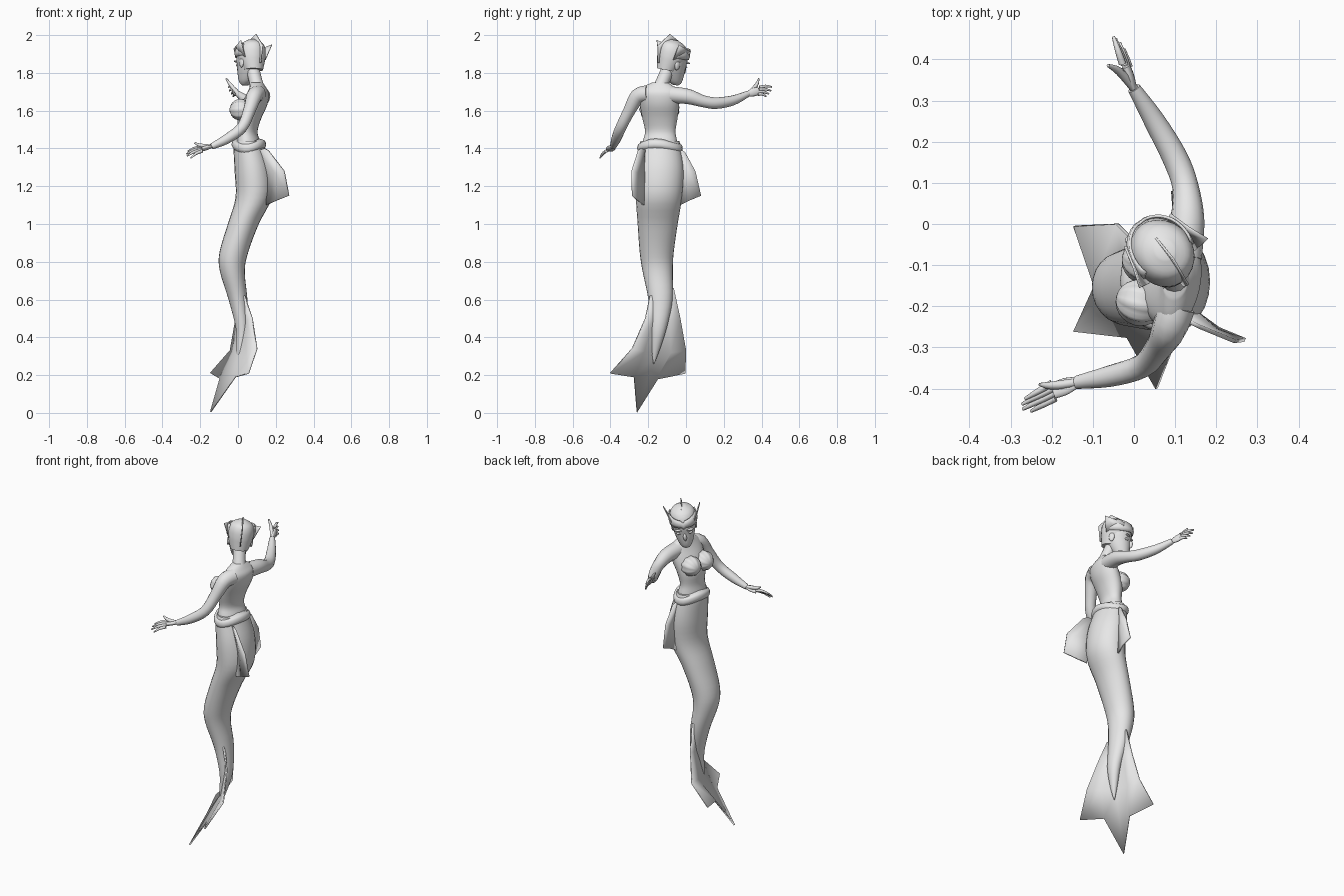
import bpy, bmesh, math
from mathutils import Vector, Matrix

cube = bpy.data.objects.get("Cube")
if cube:
    bpy.data.objects.remove(cube, do_unlink=True)

GREY = (0.8, 0.8, 0.8, 1)
grey = bpy.data.materials.new("light_grey")
grey.use_nodes = True
grey.diffuse_color = GREY
grey.node_tree.nodes["Principled BSDF"].inputs["Base Color"].default_value = GREY

# Local frame of the turned and bowed head
HEAD = (Matrix.Translation((.065, -.07, 1.87)) @ Matrix.Rotation(.64, 4, 'Z')
        @ Matrix.Rotation(-.15, 4, 'X') @ Matrix.Rotation(.12, 4, 'Y'))


def finish(name, bm, matrix=None, thickness=0, angle=50):
    if matrix:
        bm.transform(matrix)
    bmesh.ops.recalc_face_normals(bm, faces=bm.faces)
    mesh = bpy.data.meshes.new(name)
    bm.to_mesh(mesh)
    bm.free()
    mesh.materials.append(grey)
    ob = bpy.data.objects.new(name, mesh)
    bpy.context.collection.objects.link(ob)
    if thickness:
        mod = ob.modifiers.new("thickness", 'SOLIDIFY')
        mod.thickness = thickness
        mod.offset = 0
    bpy.ops.object.select_all(action='DESELECT')
    ob.select_set(True)
    bpy.context.view_layer.objects.active = ob
    bpy.ops.object.shade_smooth_by_angle(angle=math.radians(angle))
    return ob


def spline(rows, steps=4):
    """Smooth curve through rows of numbers."""
    p = [Vector(r) for r in rows]
    out = []
    for i in range(len(p) - 1):
        a, b, c, d = p[max(i - 1, 0)], p[i], p[i + 1], p[min(i + 2, len(p) - 1)]
        for k in range(steps):
            t = k / steps
            out.append(b + (c - a) * t / 2 + (a * 2 - b * 5 + c * 4 - d) * t * t / 2
                       + (b * 3 - a - c * 3 + d) * t ** 3 / 2)
    return out + [p[-1]]


def skin(bm, rings, caps=True):
    """Join closed rings of points into a surface."""
    vs = [[bm.verts.new(p) for p in ring] for ring in rings]
    n = len(vs[0])
    for r, s in zip(vs, vs[1:]):
        for j in range(n):
            bm.faces.new((r[j], r[(j + 1) % n], s[(j + 1) % n], s[j]))
    if caps:
        bm.faces.new(vs[0])
        bm.faces.new(vs[-1])


def loft(name, rows, yaw=0, matrix=None, wave=0, sides=24):
    """Level oval sections: x, y, z, half width in x, half width in y."""
    turn = Matrix.Rotation(yaw, 3, 'Z')
    rings = []
    for x, y, z, a, b in spline(rows):
        ring = []
        for j in range(sides):
            t = math.tau * j / sides
            ring.append(Vector((x, y, z)) + turn @ Vector(
                (a * math.cos(t), b * math.sin(t), wave * math.cos(2 * t + .5))))
        rings.append(ring)
    bm = bmesh.new()
    skin(bm, rings)
    return finish(name, bm, matrix)


def tube(name, rows, sides=14, flat=1, up=(0, 0, 1)):
    """Round limb along a path of x, y, z, radius."""
    pts = spline(rows)
    rings = []
    for i, p in enumerate(pts):
        tan = (pts[min(i + 1, len(pts) - 1)] - pts[max(i - 1, 0)]).to_3d().normalized()
        u = tan.cross(Vector(up)).normalized()
        v = u.cross(tan) * flat
        rings.append([p.to_3d() + (u * math.cos(math.tau * j / sides)
                      + v * math.sin(math.tau * j / sides)) * p[3] for j in range(sides)])
    bm = bmesh.new()
    skin(bm, rings)
    return finish(name, bm)


def sheet(name, rows, thickness=.006, matrix=None):
    """Thin fin spanned between rows of points."""
    bm = bmesh.new()
    vs = [[bm.verts.new(p) for p in row] for row in rows]
    for r, s in zip(vs, vs[1:]):
        for j in range(len(r) - 1):
            bm.faces.new((r[j], r[j + 1], s[j + 1], s[j]))
    return finish(name, bm, matrix, thickness)


def ball(name, centre, size, matrix=None, flutes=0, turn=None):
    bm = bmesh.new()
    bmesh.ops.create_uvsphere(bm, u_segments=32 if flutes else 16, v_segments=12, radius=1)
    if flutes:
        for v in bm.verts:
            k = 1 + .05 * math.cos(flutes * math.atan2(v.co.y, v.co.x))
            v.co.x *= k
            v.co.y *= k
    m = Matrix.Translation(centre) @ (turn or Matrix()) @ Matrix.Diagonal((*size, 1))
    return finish(name, bm, matrix @ m if matrix else m)


# Trunk, neck and scaly tail
loft("torso", [(.06, -.14, 1.38, .075, .1), (.055, -.138, 1.44, .06, .092),
               (.052, -.136, 1.49, .05, .082), (.06, -.138, 1.56, .062, .095),
               (.085, -.14, 1.63, .068, .106), (.105, -.145, 1.69, .056, .112),
               (.105, -.145, 1.725, .04, .085), (.1, -.138, 1.75, .03, .04)], yaw=-.2)
tube("neck", [(.105, -.14, 1.7, .045), (.095, -.125, 1.75, .036), (.075, -.09, 1.83, .036)],
     up=(1, 0, 0))
loft("tail", [(.058, -.138, 1.44, .07, .102), (.06, -.138, 1.4, .083, .112),
              (.08, -.138, 1.28, .098, .127), (.083, -.143, 1.14, .096, .122),
              (.028, -.15, 1, .082, .106), (-.022, -.155, .85, .076, .09),
              (-.03, -.15, .75, .066, .08), (0, -.135, .6, .05, .064),
              (.022, -.145, .45, .034, .043), (.012, -.16, .34, .02, .023),
              (0, -.17, .26, .003, .003)])
loft("waist_rim", [(.058, -.138, 1.385, .078, .108), (.058, -.138, 1.405, .091, .12),
                   (.057, -.138, 1.43, .085, .115), (.057, -.138, 1.44, .06, .09)], wave=.012)

# Shell cups on the chest
aim = Vector((-.95, .25, -.05)).to_track_quat('Z', 'Y').to_matrix().to_4x4()
for side, y, x in (("left", -.19, .015), ("right", -.09, .03)):
    ball(side + "_shell_cup", (x, y, 1.605), (.055, .055, .06), flutes=9, turn=aim)


# Arms and hands
def hand(side, wrist, palm, spread, tips, thumb, up):
    wrist, palm, spread = Vector(wrist), Vector(palm), Vector(spread)
    mid = wrist.lerp(palm, .5)
    tube(side + "_palm", [(*wrist, .015), (*mid, .022), (*palm, .021)], flat=.5, up=up)
    for i, tip in enumerate(tips):
        tip = Vector(tip)
        base = palm + spread * (i - 1.5) / 1.5
        bend = base.lerp(tip, .5) + Vector((0, 0, .006))
        tube(f"{side}_finger_{i + 1}", [(*base, .009), (*bend, .0075), (*tip, .004)], 8)
    tip = Vector(thumb)
    tube(side + "_thumb", [(*wrist, .011), (*(mid.lerp(tip, .5)), .01), (*tip, .004)], 8,
         up=(1, 0, 0))


tube("right_arm", [(.12, -.08, 1.685, .045), (.13, .01, 1.675, .041), (.125, .09, 1.65, .032),
                   (.1, .16, 1.64, .031), (.05, .25, 1.655, .026), (0, .33, 1.69, .016)])
hand("right", (0, .33, 1.69), (-.02, .385, 1.705), (.008, -.004, -.018),
     [(-.05, .455, 1.725), (-.045, .45, 1.705), (-.035, .44, 1.688), (-.025, .425, 1.675)],
     (-.063, .385, 1.77), (1, 0, 0))
tube("left_arm", [(.105, -.2, 1.69, .045), (.085, -.255, 1.675, .042), (.06, -.3, 1.6, .033),
                  (.02, -.345, 1.51, .029), (-.06, -.37, 1.45, .026), (-.14, -.385, 1.41, .016)],
     up=(1, 0, .4))
hand("left", (-.14, -.385, 1.41), (-.195, -.405, 1.395), (.004, -.018, -.01),
     [(-.265, -.425, 1.385), (-.272, -.438, 1.372), (-.27, -.45, 1.36), (-.25, -.455, 1.35)],
     (-.23, -.39, 1.43), (0, .4, 1))

# Head and face, in the head frame: x side, y forward, z up
skull = [(0, .045, -.13, .018, .016), (0, .038, -.112, .034, .04), (0, .02, -.07, .051, .062),
         (0, .006, -.03, .062, .075), (0, 0, .01, .069, .082), (0, -.004, .05, .067, .077),
         (0, -.008, .08, .052, .06), (0, -.01, .1, .02, .022)]
loft("head", skull, matrix=HEAD)
ball("nose", (0, .084, -.045), (.01, .013, .022), HEAD)
ball("lips", (0, .07, -.082), (.02, .012, .009), HEAD)
for s, side in ((-1, "left"), (1, "right")):
    ball(side + "_eye", (s * .03, .066, -.025), (.015, .01, .008), HEAD)
    ball(side + "_brow", (s * .03, .073, -.003), (.024, .01, .006), HEAD)
    ball(side + "_ear", (s * .064, -.01, -.025), (.008, .016, .026), HEAD)

# Close cap, brow band and head fins
cap = [(0, y - .006, z + .004, a * 1.07, b * 1.03) for _, y, z, a, b in skull[4:]]
loft("hair_cap", [(0, -.03, -.06, .05, .05), (0, -.018, -.02, .064, .068)] + cap, matrix=HEAD)
arc = [math.radians(a) for a in range(-110, 111, 10)]
sheet("brow_band", [[(.074 * k * math.sin(a), .086 * k * math.cos(a) - .002,
                      h + lift * abs(math.sin(a)) - .012 * (abs(a) < .1)) for a in arc]
                    for k, h, lift in ((1, .022, -.01), (1.04, .035, 0), (.97, .06, .015))],
      .007, HEAD)
for s, side in ((-1, "left"), (1, "right")):
    sheet(side + "_head_fin", [
        [(s * .06, .05, .03), (s * .074, 0, .03), (s * .066, -.045, 0)],
        [(s * .068, .055, .06), (s * .083, 0, .072), (s * .102, -.053, .085)]], .005, HEAD)
sheet("crest_fin", [[(0, .03, .08), (0, -.03, .09), (0, -.08, .04), (0, -.07, -.03)],
                    [(0, .02, .1), (0, -.05, .13), (0, -.113, .06), (0, -.095, -.03)]],
      .005, HEAD)

# Hip fins
sheet("left_hip_fin", [[(.11, -.21, 1.39), (.15, -.215, 1.25), (.15, -.225, 1.1)],
                       [(.14, -.24, 1.4), (.2, -.26, 1.27), (.205, -.255, 1.125)],
                       [(.16, -.25, 1.39), (.245, -.285, 1.28), (.27, -.282, 1.15)]], .01)
sheet("right_hip_fin", [[(.08, -.04, 1.39), (.09, -.03, 1.25), (.09, -.03, 1.1)],
                        [(.085, -.02, 1.39), (.1, .01, 1.27), (.1, .02, 1.125)],
                        [(.09, -.005, 1.38), (.1, .05, 1.28), (.095, .08, 1.15)]], .01)

# Three-pointed tail fluke: one edge, centre, other edge
levels = [((0, -.065, .66), (.005, -.13, .62), (.035, -.19, .62)),
          ((-.01, -.03, .5), (.01, -.14, .47), (.075, -.215, .5)),
          ((-.04, 0, .33), (-.005, -.16, .31), (.1, -.285, .34))]
rows = []
for a, m, c in levels:
    a, m, c = Vector(a), Vector(m), Vector(c)
    rows.append([a, a.lerp(m, .5), m, m.lerp(c, .5), c])
rows.append([(-.145, -.005, .21), (-.095, -.15, .18), (-.145, -.26, .005),
             (-.015, -.275, .19), (.055, -.4, .21)])
sheet("tail_fluke", rows, .008)
